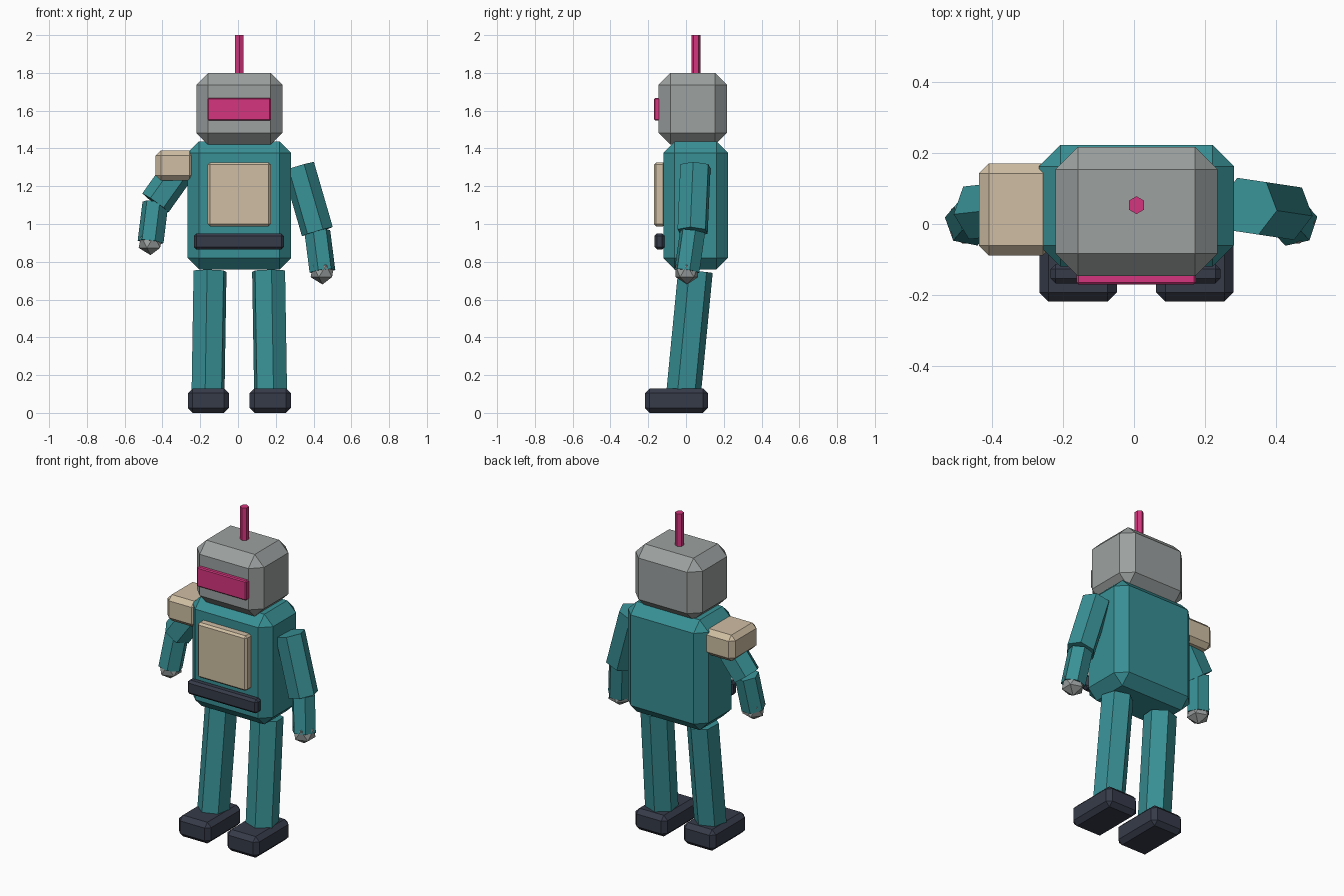
import bpy
import bmesh
from mathutils import Matrix, Vector

old = bpy.data.objects.get("Cube")
if old:
    bpy.data.objects.remove(old, do_unlink=True)


def material(name, rgb):
    """Flat material from 0-255 sRGB values."""
    lin = [((c / 255 + 0.055) / 1.055) ** 2.4 for c in rgb]
    mat = bpy.data.materials.new(name)
    mat.use_nodes = True
    mat.diffuse_color = (*lin, 1)
    mat.node_tree.nodes["Principled BSDF"].inputs["Base Color"].default_value = (*lin, 1)
    return mat


teal = material("teal paint", (56, 144, 149))
grey = material("grey metal", (156, 161, 160))
navy = material("dark navy", (54, 59, 73))
beige = material("beige panel", (207, 190, 163))
pink = material("pink glow", (213, 54, 126))


def finish(name, bm, mat):
    mesh = bpy.data.meshes.new(name)
    bm.to_mesh(mesh)
    bm.free()
    mesh.materials.append(mat)
    obj = bpy.data.objects.new(name, mesh)
    bpy.context.collection.objects.link(obj)
    return obj


def box(name, low, high, chamfer, mat):
    """Chamfered box between two corners."""
    low, high = Vector(low), Vector(high)
    bm = bmesh.new()
    bmesh.ops.create_cube(bm, size=1, matrix=Matrix.Translation((low + high) / 2)
                          @ Matrix.Diagonal((*(high - low), 1)))
    bmesh.ops.bevel(bm, geom=bm.edges[:], offset=chamfer, segments=1,
                    affect='EDGES', clamp_overlap=True)
    return finish(name, bm, mat)


def limb(name, start, end, radius, mat):
    """Six-sided rod running from start to end."""
    start, end = Vector(start), Vector(end)
    axis = end - start
    turn = axis.to_track_quat('Z', 'Y').to_matrix().to_4x4()
    bm = bmesh.new()
    bmesh.ops.create_cone(bm, cap_ends=True, segments=6, radius1=radius, radius2=radius,
                          depth=axis.length,
                          matrix=Matrix.Translation((start + end) / 2) @ turn)
    return finish(name, bm, mat)


def hand(name, centre):
    bm = bmesh.new()
    bmesh.ops.create_icosphere(bm, subdivisions=1, radius=0.07,
                               matrix=Matrix.Translation(centre))
    return finish(name, bm, grey)


# Body and head
MID = 0.007
box("torso", (-0.267, -0.12, 0.76), (0.281, 0.222, 1.437), 0.06, teal)
box("head", (-0.221, -0.146, 1.42), (0.235, 0.216, 1.8), 0.063, grey)
limb("antenna", (MID, 0.053, 1.78), (MID, 0.053, 2.0), 0.025, pink)

# Front fittings
box("visor", (-0.162, -0.17, 1.548), (0.174, -0.12, 1.667), 0.006, pink)
box("chest_panel", (-0.161, -0.17, 0.988), (0.174, -0.11, 1.326), 0.012, beige)
box("belt", (-0.234, -0.167, 0.865), (0.243, -0.113, 0.951), 0.014, navy)

# Legs and feet
for side, s in (("right", -1), ("left", 1)):
    limb(side + "_leg", (MID + s * 0.155, 0.05, 0.75), (MID + s * 0.166, -0.015, 0.08), 0.093, teal)
    x = MID + s * 0.164
    box(side + "_foot", (x - 0.109, -0.218, 0), (x + 0.109, 0.116, 0.13), 0.026, navy)

# Arms: the right one is shorter and swings further out
arms = (
    ("right", (-0.3, 0.05, 1.305), (-0.437, 0.035, 1.112), (-0.463, 0.005, 0.905)),
    ("left", (0.32, 0.05, 1.305), (0.42, 0.035, 0.96), (0.447, 0.005, 0.75)),
)
for side, shoulder, elbow, wrist in arms:
    limb(side + "_upper_arm", shoulder, elbow, 0.086, teal)
    limb(side + "_forearm", elbow, wrist, 0.07, teal)
    hand(side + "_hand", wrist)

# Single shoulder pad
box("right_shoulder_pad", (-0.436, -0.088, 1.23), (-0.228, 0.17, 1.39), 0.028, beige)
